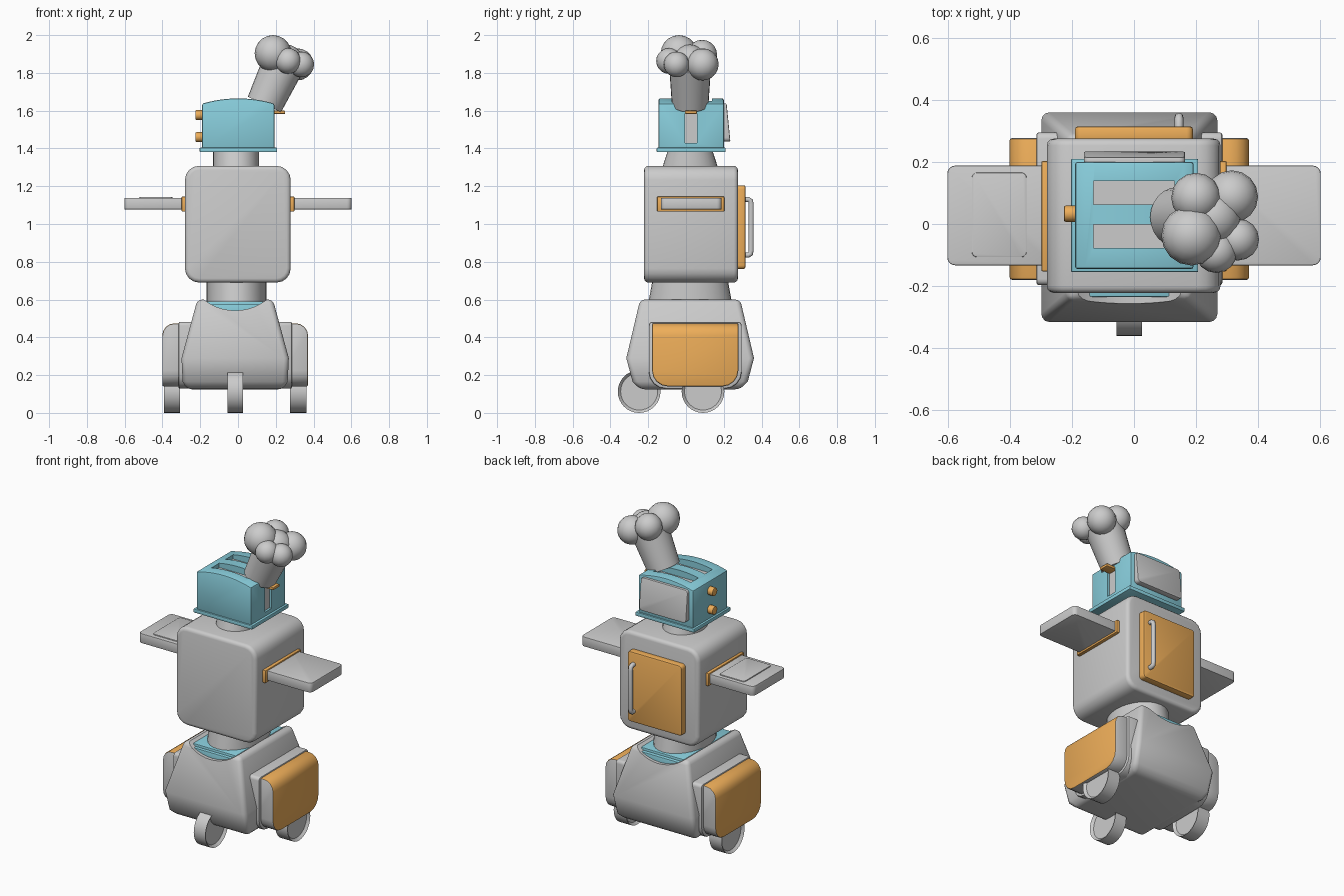
import bpy, bmesh
from math import sin, cos, pi, radians
from mathutils import Matrix, Vector

if "Cube" in bpy.data.objects:
    bpy.data.objects.remove(bpy.data.objects["Cube"])

COLORS = {"blue": (0.25, 0.62, 0.72, 1), "orange": (0.85, 0.42, 0.10, 1)}
MATS = {}


def mat(name):
    if name not in MATS:
        MATS[name] = bpy.data.materials.new(name)
        MATS[name].diffuse_color = COLORS[name]
    return MATS[name]


def activate(ob):
    bpy.ops.object.select_all(action='DESELECT')
    ob.select_set(True)
    bpy.context.view_layer.objects.active = ob


def finish(bm, name, color=None, bevel=0, seg=2, smooth=35):
    bmesh.ops.recalc_face_normals(bm, faces=bm.faces)
    me = bpy.data.meshes.new(name)
    bm.to_mesh(me)
    bm.free()
    ob = bpy.data.objects.new(name, me)
    bpy.context.collection.objects.link(ob)
    if color:
        me.materials.append(mat(color))
    activate(ob)
    if bevel:
        m = ob.modifiers.new("bevel", 'BEVEL')
        m.width, m.segments, m.limit_method = bevel, seg, 'ANGLE'
        m.angle_limit = radians(40)
        bpy.ops.object.modifier_apply(modifier=m.name)
    bpy.ops.object.shade_smooth_by_angle(angle=radians(smooth))
    return ob


def box(name, lo, hi, color=None, bevel=0, seg=2, rounds=()):
    """Box from corner to corner; rounds = (axis, radius, test on edge midpoint)."""
    lo, hi = Vector(lo), Vector(hi)
    bm = bmesh.new()
    bmesh.ops.create_cube(bm, size=1)
    for v in bm.verts:
        v.co = Vector(((lo[i] + hi[i]) / 2 + v.co[i] * (hi[i] - lo[i]) for i in range(3)))
    for axis, radius, test in rounds:
        es = []
        for e in bm.edges:
            d = e.verts[1].co - e.verts[0].co
            mid = (e.verts[0].co + e.verts[1].co) / 2
            if abs(d[axis]) > 0.99 * d.length and test(mid):
                es.append(e)
        bmesh.ops.bevel(bm, geom=es, offset=radius, segments=4, profile=0.5, affect='EDGES')
    return finish(bm, name, color, bevel, seg)


def loft(name, rings, color=None, bevel=0, seg=2):
    bm = bmesh.new()
    rows = [[bm.verts.new(p) for p in r] for r in rings]
    n = len(rows[0])
    for a, b in zip(rows, rows[1:]):
        for i in range(n):
            bm.faces.new((a[i], a[(i + 1) % n], b[(i + 1) % n], b[i]))
    bm.faces.new(rows[0])
    bm.faces.new(rows[-1])
    return finish(bm, name, color, bevel, seg)


def ellipse(cx, cy, z, rx, ry, n=32):
    return [(cx + rx * cos(2 * pi * i / n), cy + ry * sin(2 * pi * i / n), z) for i in range(n)]


def rect(cx, cy, z, hx, hy):
    return [(cx + a * hx, cy + b * hy, z) for a, b in ((-1, -1), (1, -1), (1, 1), (-1, 1))]


def cyl_x(name, c, r, w, color=None, bevel=0, inset=0):
    bm = bmesh.new()
    bmesh.ops.create_cone(bm, cap_ends=True, segments=32, radius1=r, radius2=r, depth=w,
                          matrix=Matrix.Translation(c) @ Matrix.Rotation(pi / 2, 4, 'Y'))
    if inset:
        caps = [f for f in bm.faces if len(f.verts) > 4]
        bmesh.ops.inset_individual(bm, faces=caps, thickness=inset, depth=-inset)
    return finish(bm, name, color, bevel)


def cut(ob, cutter):
    m = ob.modifiers.new("cut", 'BOOLEAN')
    m.operation, m.object, m.solver = 'DIFFERENCE', cutter, 'EXACT'
    activate(ob)
    bpy.ops.object.modifier_apply(modifier=m.name)
    bpy.data.objects.remove(cutter)
    bpy.ops.object.shade_smooth_by_angle(angle=radians(35))


every = lambda m: True
CX, CY = -0.015, 0.022

# Base body with a shallow saddle cut, filled by blue plates
base = loft("base_body", [rect(CX, CY, z, hx, hy) for z, hx, hy in
                          ((0.125, .255, .265), (0.165, .278, .305), (0.29, .284, .338), (0.60, .20, .265))],
            bevel=0.025, seg=3)
saddle = [[(CX + 0.27 * cos(2 * pi * i / 48), y, 0.812 + 0.27 * sin(2 * pi * i / 48)) for i in range(48)]
          for y in (-0.6, 0.6)]
cut(base, loft("saddle_cutter", saddle))
box("waist_plate", (CX - 0.14, -0.235, 0.50), (CX + 0.14, 0.28, 0.575), "blue", 0.005)
box("waist_plate_upper", (CX - 0.15, -0.215, 0.55), (CX + 0.15, 0.258, 0.59), "blue", 0.005)
loft("waist", [ellipse(CX + .007, CY, 0.58, .158, .222), ellipse(CX + .007, CY, 0.70, .158, .20)])

# Side pods, their frames and rear wheels
for s, side in ((-1, "left"), (1, "right")):
    def span(a, b):
        return sorted((CX + s * a, CX + s * b))
    bottom = lambda m: m.z < 0.25
    x0, x1 = span(0.15, 0.30)
    box(side + "_pod_frame", (x0, -0.197, 0.128), (x1, 0.295, 0.482), bevel=0.008,
        rounds=[(0, 0.09, bottom), (0, 0.02, lambda m: m.z > 0.4)])
    x0, x1 = span(0.25, 0.386)
    pod = box(side + "_pod", (x0, -0.18, 0.14), (x1, 0.277, 0.474), bevel=0.008,
              rounds=[(0, 0.085, bottom),
                      (1, 0.065, lambda m: m.z > 0.4 and s * (m.x - CX) > 0.35)])
    pod.data.materials.append(None)
    pod.data.materials.append(mat("orange"))
    for p in pod.data.polygons:
        p.material_index = int(s * p.normal.x > 0.4 or p.normal.z > 0.4)
    cyl_x(side + "_rear_wheel", (CX + s * 0.334, 0.09, 0.113), 0.113, 0.086, inset=0.015)
cyl_x("front_wheel", (CX, -0.248, 0.113), 0.113, 0.082, inset=0.015)

# Torso
box("torso", (-0.281, -0.222, 0.69), (0.279, 0.275, 1.308), bevel=0.022, seg=3,
    rounds=[(1, 0.075, every)])

# Tray arms with slot surrounds
for s, side in ((-1, "left"), (1, "right")):
    x0, x1 = sorted((s * 0.24, s * 0.602))
    box(side + "_tray_arm", (x0, -0.133, 1.077), (x1, 0.188, 1.138), bevel=0.004,
        rounds=[(2, 0.025, every)])
    x0, x1 = sorted((s * 0.27, s * 0.299))
    box(side + "_arm_slot", (x0, -0.153, 1.065), (x1, 0.203, 1.146), "orange", 0.006)
box("arm_screen", (-0.523, -0.107, 1.12), (-0.346, 0.166, 1.144), bevel=0.003,
    rounds=[(2, 0.018, every)])

# Oven door and handle on the back
box("oven_door", (-0.19, 0.26, 0.762), (0.19, 0.315, 1.205), "orange", 0.01,
    rounds=[(1, 0.02, every)])
cu = bpy.data.curves.new("door_handle", 'CURVE')
cu.dimensions, cu.bevel_depth, cu.bevel_resolution, cu.use_fill_caps = '3D', 0.014, 3, True
path = [(0.30, 0.835), (0.33, 0.835), (0.342, 0.842), (0.345, 0.86),
        (0.345, 1.105), (0.342, 1.123), (0.33, 1.13), (0.30, 1.13)]
sp = cu.splines.new('POLY')
sp.points.add(len(path) - 1)
for p, (y, z) in zip(sp.points, path):
    p.co = (0.145, y, z, 1)
bpy.context.collection.objects.link(bpy.data.objects.new("door_handle", cu))

# Neck
loft("neck", [ellipse(-0.01, CY, 1.29, .122, .15), ellipse(-0.01, CY, 1.39, .122, .118)])

# Toaster head: arched shell with two slots and a lever channel
arch = [(-0.19, 1.39), (0.192, 1.39)]
arch += [(0.001 + 0.191 * t / 6, 1.637 + 0.028 * (1 - (t / 6) ** 2)) for t in range(6, -7, -1)]
head = loft("toaster_head", [[(x, y, z) for x, z in arch] for y in (-0.145, 0.2)], "blue", 0.008)
for i, (y0, y1) in enumerate(((-0.078, -0.002), (0.063, 0.138))):
    cut(head, box("slot_cutter", (-0.13, y0, 1.56), (0.13, y1, 1.8)))
    box("toast_slot_%d" % (i + 1), (-0.132, y0 - .002, 1.54), (0.132, y1 + .002, 1.625))
cut(head, box("channel_cutter", (0.17, -0.005, 1.43), (0.3, 0.058, 1.595)))
box("lever_channel", (0.15, -0.007, 1.428), (0.178, 0.06, 1.597))
box("lever", (0.17, -0.006, 1.583), (0.25, 0.058, 1.6), "orange", 0.004)
box("toaster_foot", (-0.203, -0.155, 1.38), (0.207, 0.21, 1.404), "blue", 0.004)
for i, z in enumerate((1.46, 1.577)):
    cyl_x("knob_%d" % (i + 1), (-0.203, 0.033, z), 0.026, 0.046, "orange", 0.006)

# Sloped panel on the back of the head
panel = box("back_panel", (-0.162, 0.19, 1.437), (0.165, 0.235, 1.637), bevel=0.005,
            rounds=[(1, 0.02, every)])
for v in panel.data.vertices:
    if v.co.y > 0.21:
        v.co.y -= 0.02 * (v.co.z - 1.437) / 0.2

# Puffy hat, tilted to one side
bm = bmesh.new()
bmesh.ops.create_cone(bm, cap_ends=True, segments=24, radius1=0.097, radius2=0.112, depth=0.24,
                      matrix=Matrix.Translation((0.14, CY, 1.633)) @ Matrix.Rotation(radians(25), 4, 'Y')
                      @ Matrix.Translation((0, 0, 0.12)))
finish(bm, "hat_band")
puffs = ((0.185, -0.037, 1.903, .097), (0.20, 0.085, 1.895, .08), (0.315, 0.088, 1.845, .085),
         (0.335, -0.05, 1.845, .068), (0.265, -0.09, 1.863, .068), (0.255, 0.02, 1.86, .09))
for i, (x, y, z, r) in enumerate(puffs):
    bm = bmesh.new()
    bmesh.ops.create_uvsphere(bm, u_segments=16, v_segments=10, radius=r,
                              matrix=Matrix.Translation((x, y, z)))
    finish(bm, "hat_puff_%d" % (i + 1), smooth=60)

for m in bpy.data.materials:
    if m.users and not m.is_grease_pencil:
        m.use_nodes = True
        m.node_tree.nodes["Principled BSDF"].inputs["Base Color"].default_value = m.diffuse_color
